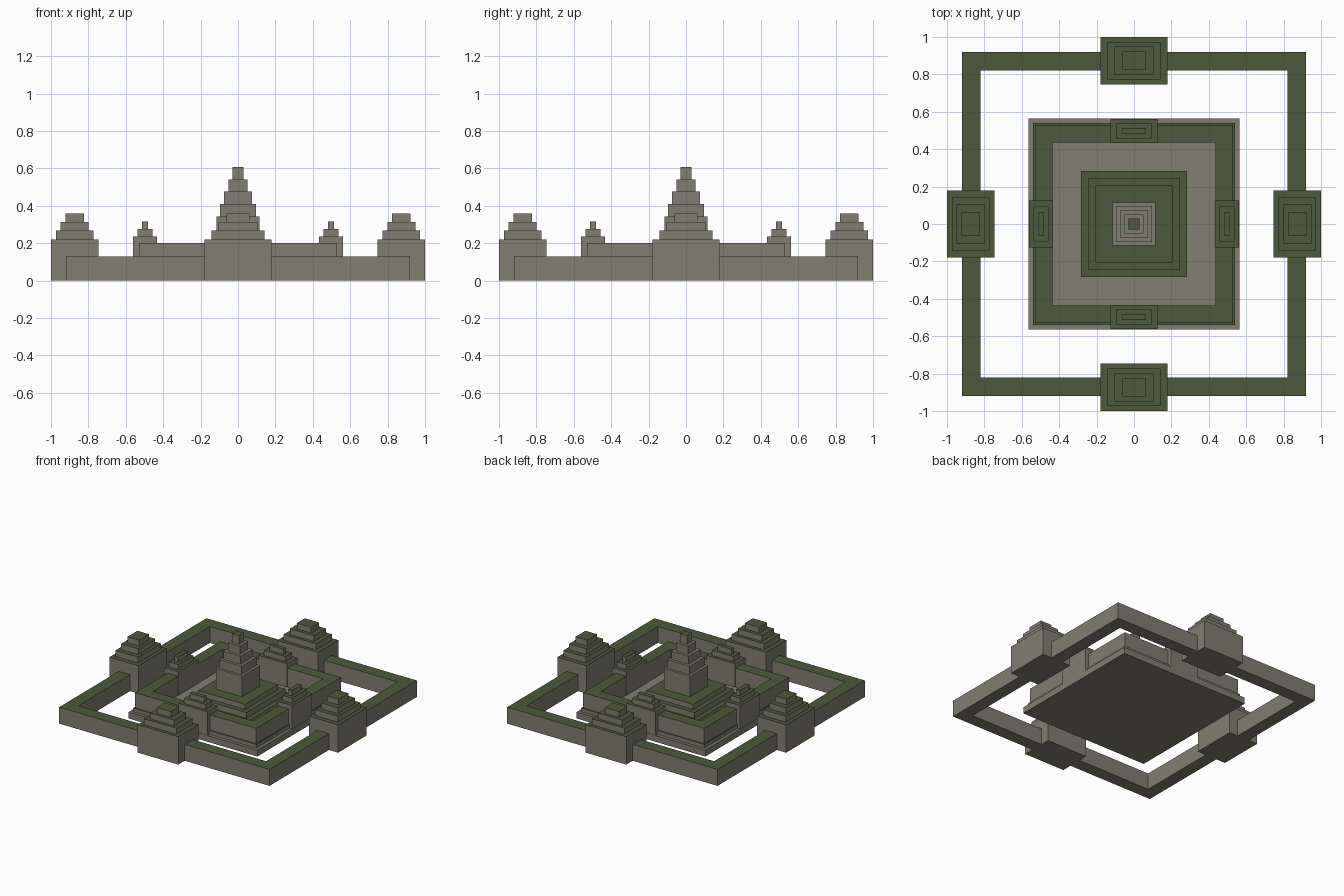
import bpy
import bmesh
import math
from mathutils import Matrix

cube = bpy.data.objects.get("Cube")
if cube:
    bpy.data.objects.remove(cube, do_unlink=True)


def make_material(name, rgb):
    mat = bpy.data.materials.new(name)
    mat.use_nodes = True
    color = (*rgb, 1.0)
    mat.diffuse_color = color
    bsdf = next(n for n in mat.node_tree.nodes if n.type == 'BSDF_PRINCIPLED')
    bsdf.inputs["Base Color"].default_value = color
    return mat


STONE = make_material("weathered stone", (0.22, 0.21, 0.16))
MOSS = make_material("dark moss", (0.075, 0.10, 0.042))


def finish(name, bm, mossy_above=None):
    """Turn a bmesh into an object; upward faces above a height become moss."""
    bm.normal_update()
    bmesh.ops.recalc_face_normals(bm, faces=bm.faces)
    for face in bm.faces:
        top = face.normal.z > 0.5
        high = mossy_above is not None and face.calc_center_median().z > mossy_above
        face.material_index = int(top and high)
    mesh = bpy.data.meshes.new(name)
    bm.to_mesh(mesh)
    bm.free()
    mesh.materials.append(STONE)
    mesh.materials.append(MOSS)
    obj = bpy.data.objects.new(name, mesh)
    bpy.context.collection.objects.link(obj)
    return obj


def stack(name, tiers, z=0.0, y=0.0, turn=0.0, mossy_above=None):
    """Stepped pile of boxes; each tier is (half width, half depth, top height)."""
    bm = bmesh.new()
    for hx, hy, top in tiers:
        size = Matrix.Diagonal((2 * hx, 2 * hy, top - z, 1))
        place = Matrix.Translation((0, y, (z + top) / 2))
        bmesh.ops.create_cube(bm, size=1, matrix=place @ size)
        z = top
    obj = finish(name, bm, mossy_above)
    obj.rotation_euler.z = turn
    return obj


def ring(name, outer, inner, z0, z1):
    """Square wall around an open court, with a mossy top."""
    bm = bmesh.new()
    corners = [(-1, -1), (1, -1), (1, 1), (-1, 1)]
    section = [(outer, z0), (outer, z1), (inner, z1), (inner, z0)]
    loops = [[bm.verts.new((cx * r, cy * r, z)) for cx, cy in corners]
             for r, z in section]
    for i in range(4):
        a, b = loops[i], loops[(i + 1) % 4]
        for j in range(4):
            k = (j + 1) % 4
            bm.faces.new((a[j], a[k], b[k], b[j]))
    return finish(name, bm, z0)


# Outer enclosure and central platform
ring("outer_wall", 0.92, 0.82, 0.0, 0.13)
stack("temple_platform", [(0.563, 0.563, 0.05)])

# Gallery around the inner court, on a slightly wider footing
ring("gallery_footing", 0.54, 0.437, 0.05, 0.08)
ring("gallery_wall", 0.53, 0.437, 0.08, 0.20)

# Gate pavilions on all four sides
OUTER_GATE = [(0.178, 0.127, 0.22), (0.142, 0.10, 0.267),
              (0.105, 0.075, 0.312), (0.062, 0.05, 0.358)]
INNER_GATE = [(0.126, 0.064, 0.235), (0.094, 0.041, 0.275), (0.062, 0.017, 0.315)]
for i, side in enumerate(("front", "left", "back", "right")):
    turn = i * math.pi / 2
    stack(side + "_outer_gate", OUTER_GATE, 0.0, -0.873, turn, 0.0)
    stack(side + "_inner_gate", INNER_GATE, 0.05, -0.497, turn, 0.05)

# Stepped terraces under the tower
stack("central_terraces",
      [(0.283, 0.283, 0.095), (0.245, 0.245, 0.14), (0.206, 0.206, 0.18)],
      0.05, mossy_above=0.05)

# Tapering central tower with a mossy cap
tower = [(r, r, top) for r, top in
         ((0.114, 0.343), (0.095, 0.41), (0.074, 0.475), (0.052, 0.54), (0.03, 0.608))]
stack("central_tower", tower, 0.18, mossy_above=0.6)
